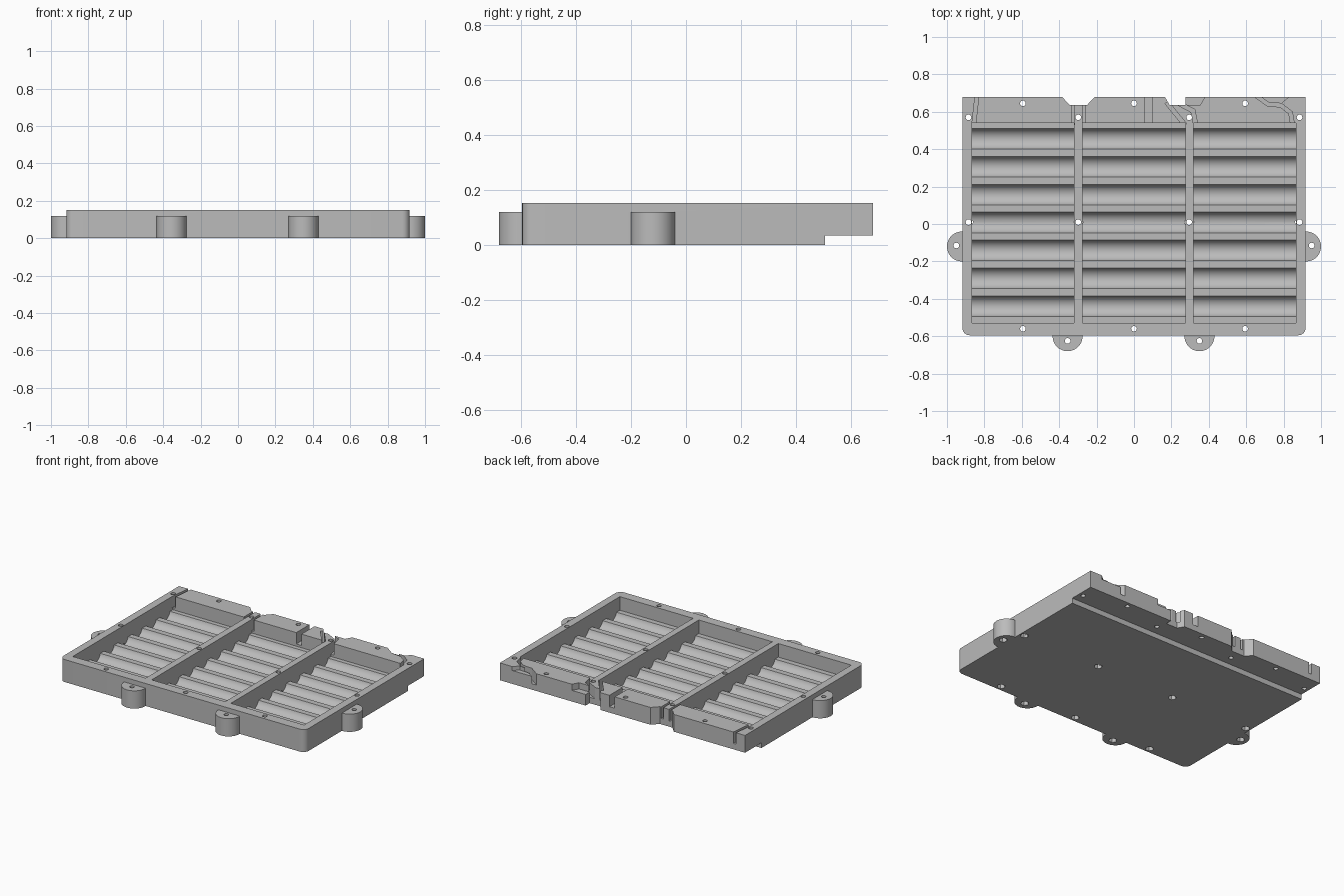
import bpy, bmesh, math
from mathutils import Vector

if "Cube" in bpy.data.objects:
    bpy.data.objects.remove(bpy.data.objects["Cube"])

H = 0.152           # tray height
FLOOR = 0.06        # pocket floor between the troughs

grey = bpy.data.materials.new("grey plastic")
grey.diffuse_color = (0.5, 0.5, 0.5, 1)
grey.use_nodes = True
grey.node_tree.nodes["Principled BSDF"].inputs["Base Color"].default_value = grey.diffuse_color


def prism(bm, pts, lo, hi, axis="z"):
    """Extrude an outline along z, or a (y, z) profile along x."""
    place = (lambda p, t: (p[0], p[1], t)) if axis == "z" else (lambda p, t: (t, p[0], p[1]))
    a = [bm.verts.new(place(p, lo)) for p in pts]
    b = [bm.verts.new(place(p, hi)) for p in pts]
    n = len(pts)
    faces = [bm.faces.new(a), bm.faces.new(b)]
    for i in range(n):
        j = (i + 1) % n
        faces.append(bm.faces.new((a[i], a[j], b[j], b[i])))
    bmesh.ops.recalc_face_normals(bm, faces=faces)


def circle(cx, cy, r, n):
    return [(cx + r * math.cos(2 * math.pi * i / n), cy + r * math.sin(2 * math.pi * i / n))
            for i in range(n)]


def rect(x0, y0, x1, y1):
    return [(x0, y0), (x1, y0), (x1, y1), (x0, y1)]


def strip(path, w):
    """Outline of a channel of width w following a path."""
    p = [Vector(q) for q in path]
    left, right = [], []
    for i, q in enumerate(p):
        dirs = [(p[k + 1] - p[k]).normalized() for k in (i - 1, i) if 0 <= k < len(p) - 1]
        d = sum(dirs, Vector((0, 0))).normalized()
        nrm = Vector((-d.y, d.x)) * (w / 2 / max(d.dot(dirs[0]), 0.5))
        left.append(tuple(q + nrm))
        right.append(tuple(q - nrm))
    return left + right[::-1]


def make(name, bm):
    me = bpy.data.meshes.new(name)
    bm.to_mesh(me)
    bm.free()
    ob = bpy.data.objects.new(name, me)
    bpy.context.collection.objects.link(ob)
    return ob


def combine(target, name, solids, op="DIFFERENCE"):
    """Boolean a group of separate prisms into the target."""
    bm = bmesh.new()
    for s in solids:
        prism(bm, *s)
    tool = make(name, bm)
    tool.hide_render = True
    mod = target.modifiers.new(name, "BOOLEAN")
    mod.operation, mod.object, mod.solver = op, tool, "EXACT"
    bpy.context.view_layer.objects.active = target
    bpy.ops.object.modifier_apply(modifier=name)
    bpy.data.objects.remove(tool)


# Tray block: rounded front corners, notches in the back edge
def corner(cx, cy, a0, r=0.04):
    return [(cx + r * math.cos(math.radians(a0 + 15 * i)),
             cy + r * math.sin(math.radians(a0 + 15 * i))) for i in range(7)]


outline = corner(-0.878, -0.555, 180) + corner(0.878, -0.555, 270) + [
    (0.918, 0.68), (0.275, 0.68), (0.275, 0.637), (0.19, 0.637), (0.165, 0.68),
    (-0.21, 0.68), (-0.25, 0.637), (-0.345, 0.637), (-0.385, 0.68), (-0.918, 0.68)]
bm = bmesh.new()
prism(bm, outline, 0, H)
tray = make("tray", bm)

# Mounting lugs
lugs = [(-0.92, -0.12), (0.92, -0.12), (-0.355, -0.6), (0.35, -0.6)]
combine(tray, "lugs", [(circle(x, y, 0.08, 48), 0, 0.12) for x, y in lugs], "UNION")

# Pockets with a row of rounded troughs in the floor
depth, half = 0.042, 0.055
rad = (half ** 2 + depth ** 2) / (2 * depth)
sweep = math.asin(half / rad) if depth < half else math.pi / 2
profile = [(-0.53, 0.3), (-0.53, FLOOR)]
for k in range(7):
    cy = -0.439 + 0.149 * k
    for i in range(17):
        t = -sweep + 2 * sweep * i / 16
        profile.append((cy + rad * math.sin(t), FLOOR - depth + rad - rad * math.cos(t)))
profile += [(0.54, FLOOR), (0.54, 0.3)]
combine(tray, "pockets", [(profile, x0, x1, "x") for x0, x1 in
                          ((-0.866, -0.32), (-0.275, 0.275), (0.318, 0.866))])

# Step under the back edge
combine(tray, "back_step", [(rect(-1.2, 0.505, 1.2, 0.9), -0.1, 0.035)])

# Wire channels through the back wall
Z = 0.075
combine(tray, "channels", [
    (strip([(-0.838, 0.70), (-0.857, 0.53)], 0.02), Z, 0.3),
    (rect(-0.335, 0.53, -0.319, 0.66), Z, 0.3),
    (rect(-0.276, 0.53, -0.259, 0.66), Z, 0.3),
    (rect(0.058, 0.53, 0.097, 0.70), Z, 0.3),
    (strip([(0.175, 0.65), (0.272, 0.53)], 0.022), Z, 0.3),
    (strip([(0.24, 0.645), (0.315, 0.605), (0.33, 0.53)], 0.022), Z, 0.3),
    (strip([(0.64, 0.695), (0.715, 0.641), (0.785, 0.635), (0.837, 0.595), (0.848, 0.53)], 0.02),
     Z, 0.3),
])
combine(tray, "side_recesses", [
    ([(0.265, 0.637), (0.355, 0.637), (0.39, 0.70), (0.265, 0.70)], 0.11, 0.3),
    ([(0.66, 0.69), (0.717, 0.648), (0.79, 0.648), (0.84, 0.69)], 0.125, 0.3),
])

# Screw holes, with hexagonal nut seats underneath
back = [(x, 0.57) for x in (-0.885, -0.298, 0.295, 0.885)] + [(x, 0.645) for x in (-0.594, 0, 0.594)]
front = [(x, 0.01) for x in (-0.885, -0.298, 0.295, 0.885)] + [(x, -0.56) for x in (-0.594, 0, 0.594)]
lug_holes = [(-0.95, -0.115), (0.95, -0.115), (-0.355, -0.625), (0.35, -0.625)]
combine(tray, "holes", [(circle(x, y, 0.015, 20), -0.1, 0.3) for x, y in back + front + lug_holes])
combine(tray, "nut_seats", [(circle(x, y, 0.026, 6), -0.1, 0.03) for x, y in front + lug_holes])

# Finish: one colour, smooth curves with sharp edges
tray.data.materials.clear()
tray.data.materials.append(grey)
for p in tray.data.polygons:
    p.material_index = 0
bpy.ops.object.select_all(action="DESELECT")
tray.select_set(True)
bpy.context.view_layer.objects.active = tray
bpy.ops.object.shade_smooth_by_angle(angle=math.radians(30))
